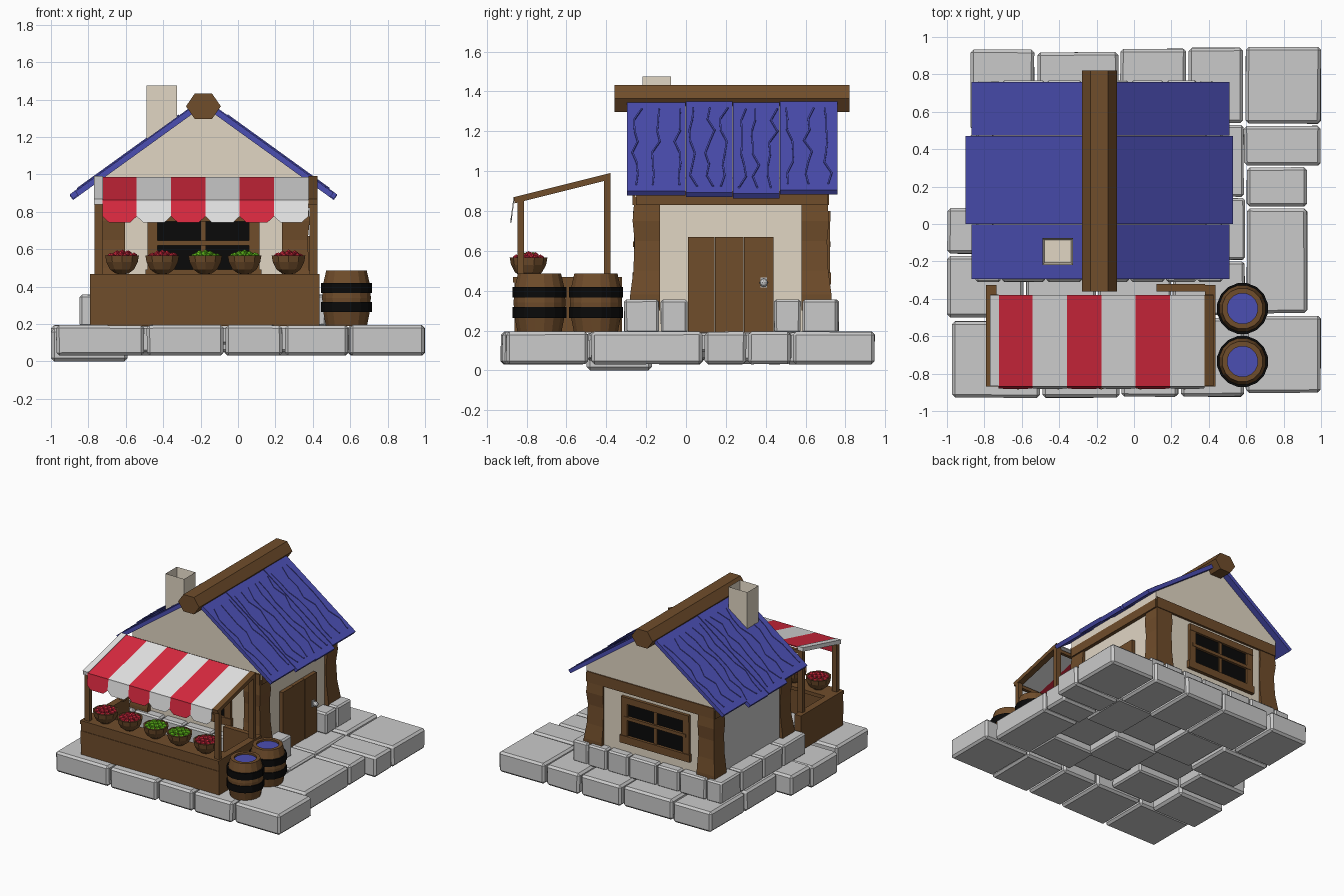
import bpy, bmesh, math, random
from mathutils import Vector, Matrix

if "Cube" in bpy.data.objects:
    bpy.data.objects.remove(bpy.data.objects["Cube"])

random.seed(4)

def mat(name, r, g, b):
    m = bpy.data.materials.new(name)
    lin = lambda c: ((c / 255 + 0.055) / 1.055) ** 2.4 if c > 10 else c / 255 / 12.92
    m.diffuse_color = (lin(r), lin(g), lin(b), 1)
    m.use_nodes = True
    m.node_tree.nodes["Principled BSDF"].inputs["Base Color"].default_value = m.diffuse_color
    return m

BEIGE = mat("beige_plaster", 225, 214, 196)
STONE = mat("grey_stone", 202, 202, 202)
BROWN = mat("brown_wood", 112, 77, 43)
BLACK = mat("black", 9, 9, 9)
BLUE = mat("blue", 75, 78, 178)
RED = mat("red", 220, 42, 64)
WHITE = mat("white_cloth", 237, 237, 237)
GREEN = mat("green", 108, 210, 30)

def finish(bm, name, material):
    bmesh.ops.recalc_face_normals(bm, faces=bm.faces[:])
    me = bpy.data.meshes.new(name)
    bm.to_mesh(me)
    bm.free()
    me.materials.append(material)
    ob = bpy.data.objects.new(name, me)
    bpy.context.collection.objects.link(ob)
    return ob

def box(bm, x0, x1, y0, y1, z0, z1, jitter=0, bevel=0):
    c = Vector(((x0 + x1) / 2, (y0 + y1) / 2, (z0 + z1) / 2))
    s = Vector((x1 - x0, y1 - y0, z1 - z0))
    vs = bmesh.ops.create_cube(bm, size=1)["verts"]
    for v in vs:
        # jitter only pulls corners inward
        v.co = c + Vector([v.co[i] * s[i] - math.copysign(random.random() * jitter * (0.5 if i == 2 else 1), v.co[i])
                           for i in range(3)])
    if bevel:
        bmesh.ops.bevel(bm, geom=list({e for v in vs for e in v.link_edges}),
                        offset=bevel, segments=1, affect='EDGES')

def boxes(name, material, items, **kw):
    bm = bmesh.new()
    for it in items:
        box(bm, *it, **kw)
    return finish(bm, name, material)

def prism(bm, pts, vec):
    """Flat polygon swept along a vector."""
    a = [bm.verts.new(p) for p in pts]
    b = [bm.verts.new(Vector(p) + Vector(vec)) for p in pts]
    bm.faces.new(a)
    bm.faces.new(b[::-1])
    for i in range(len(a)):
        j = (i + 1) % len(a)
        bm.faces.new((a[i], b[i], b[j], a[j]))

def lathe(bm, prof, cx, cy, n, closed=False):
    rings = [[bm.verts.new((cx + max(r, 1e-5) * math.cos(2 * math.pi * (k + .5) / n),
                            cy + max(r, 1e-5) * math.sin(2 * math.pi * (k + .5) / n), z)) for k in range(n)]
             for r, z in prof]
    m = len(rings)
    for i in range(m if closed else m - 1):
        a, b = rings[i], rings[(i + 1) % m]
        for k in range(n):
            bm.faces.new((a[k], a[(k + 1) % n], b[(k + 1) % n], b[k]))
    bmesh.ops.remove_doubles(bm, verts=bm.verts[:], dist=1e-4)

# paving: (x0, x1, y0, y1)
paving = [(-.875, -.53, .5, .935), (-.52, -.08, .5, .92), (-.075, .28, .5, .94), (.29, .585, .535, .945),
          (.595, 1, .535, .948), (.585, 1, .31, .527), (.6, .928, .09, .305), (.6, .928, -.48, .085),
          (.595, 1, -.905, -.488), (-.975, -.5, -.93, -.517), (-.49, -.075, -.933, -.5), (-.068, .24, -.925, -.5),
          (.248, .592, -.925, -.5), (-1, -.56, -.162, .088), (-.875, -.45, .095, .49)]
boxes("paving_stones", STONE, [(*p, .03, .195) for p in paving], jitter=.005, bevel=.016)
boxes("low_paving_stone", STONE, [(-1, -.59, -.5, -.17, 0, .175)], bevel=.018)
inner = [(-.58, -.2, -.5, -.17), (-.195, .2, -.49, -.25), (.205, .595, -.49, -.2), (-.555, -.15, -.165, .09),
         (-.145, .25, -.245, .1), (.255, .595, -.195, .14), (-.445, -.1, .095, .495), (-.095, .24, .105, .495),
         (.245, .588, .145, .53)]
boxes("inner_paving_stones", STONE, [(*p, .05 + .04 * (i % 2), .19) for i, p in enumerate(inner)],
      jitter=.005, bevel=.012)

# raised footing stones around the house, open at the door
ring = [(.34, .475, a, b) for a, b in ((-.312, -.135), (-.13, .01), (.44, .578), (.583, .762))]
ring += [(-.848, -.71, a, b) for a, b in ((-.312, -.03), (-.024, .22), (.226, .5), (.506, .762))]
xs = [-.708, -.47, -.27, -.02, .17, .342]
for y0, y1 in ((-.312, -.18), (.63, .768)):
    ring += [(a, b - .005, y0, y1) for a, b in zip(xs, xs[1:])]
boxes("footing_stones", STONE, [(*p, .185, .357) for p in ring], jitter=.004, bevel=.012)

# walls with gables
CX = -.185
bm = bmesh.new()
box(bm, -.73, .36, -.24, .7, .19, .88)
prism(bm, [(-.755, -.255, .87), (.385, -.255, .87), (.385, -.255, .965), (CX, -.255, 1.375), (-.755, -.255, .965)],
      (0, .965, 0))
finish(bm, "plaster_walls", BEIGE)
boxes("left_wall_panel", STONE, [(-.736, -.73, -.14, .59, .3, .83)])

# bulging corner posts
bm = bmesh.new()
for sx in (-1, 1):
    for sy in (-1, 1):
        rings = []
        for z, d in ((.3, 0), (.38, 0), (.5, .016), (.65, .022), (.75, .012), (.87, .022)):
            xi, xo = CX + sx * .42, CX + sx * (.58 - d)
            yi, yo = .225 + sy * .355, .225 + sy * (.505 - d)
            rings.append([bm.verts.new((x, y, z)) for x, y in ((xi, yi), (xo, yi), (xo, yo), (xi, yo))])
        bm.faces.new(rings[0])
        bm.faces.new(rings[-1])
        for a, b in zip(rings, rings[1:]):
            for k in range(4):
                bm.faces.new((a[k], a[(k + 1) % 4], b[(k + 1) % 4], b[k]))
finish(bm, "corner_posts", BROWN)
boxes("wall_beams", BROWN, [(-.75, .38, -.268, -.2, .83, .915), (-.75, .38, .66, .718, .83, .915),
                            (-.758, -.69, -.25, .71, .83, .9), (.32, .388, -.25, .71, .83, .9)])

# front and back windows
for name, s, w, c in (("front", -1, -.24, -.185), ("back", 1, .7, -.23)):
    def slab(x0, x1, z0, z1, d):
        return (c + x0, c + x1, min(w, w + s * d), max(w, w + s * d), z0, z1)
    boxes(name + "_window_pane", BLACK, [slab(-.255, .255, .48, .76, .006)])
    boxes(name + "_window_frame", BROWN,
          [slab(-.3, -.245, .44, .79, .022), slab(.245, .3, .44, .79, .022), slab(-.3, .3, .748, .8, .025),
           slab(-.31, .31, .43, .49, .028), slab(-.0125, .0125, .49, .75, .014), slab(-.275, .275, .62, .646, .026)])

# door in three planks, with knob
boxes("door_planks", BROWN, [(.34, .39, .01, .144, .19, .67), (.34, .386, .146, .289, .19, .67),
                             (.34, .39, .291, .44, .19, .67)])
bm = bmesh.new()
bmesh.ops.create_icosphere(bm, subdivisions=2, radius=.021, matrix=Matrix.Translation((.415, .39, .44)))
box(bm, .385, .397, .374, .406, .415, .465)
finish(bm, "door_knob", STONE)

# roof planks with raised wood grain
bm = bmesh.new()
rows = [(-.295, -.003, .685, .695, 0), (-.001, .234, .715, .715, .006), (.236, .47, .715, .715, 0),
        (.472, .76, .685, .695, .005)]
for y0, y1, left, right, lift in rows:
    for s, L in ((-1, left), (1, right)):
        top = lambda d: 1.403 + lift - .722 * d
        prism(bm, [(CX + s * .02, y0, top(.02)), (CX + s * L, y0, top(L)),
                   (CX + s * (L - .018), y0, top(L) - .024), (CX + s * .02, y0, top(.02) - .038)], (0, y1 - y0, 0))
        for g in range(3):
            yc = y0 + (y1 - y0) * (g + .5) / 3
            pts = [(.13 + (L - .17) * k / 7, yc + random.uniform(-.028, .028)) for k in range(8)]
            for (d0, a), (d1, b) in zip(pts, pts[1:]):
                prism(bm, [(CX + s * d0, a - .004, top(d0) - .002), (CX + s * d1, b - .004, top(d1) - .002),
                           (CX + s * d1, b + .004, top(d1) - .002), (CX + s * d0, a + .004, top(d0) - .002)],
                      (0, 0, .008))
finish(bm, "roof_planks", BLUE)

# ridge log, six sided, with sunk ends
bm = bmesh.new()
prism(bm, [(CX + .093 * math.cos(a), -.36, 1.364 + .078 * math.sin(a))
           for a in (math.pi * k / 3 for k in range(6))], (0, 1.18, 0))
ends = [f for f in bm.faces if len(f.verts) == 6]
bmesh.ops.inset_individual(bm, faces=ends, thickness=.018, depth=-.008)
finish(bm, "ridge_log", BROWN)

# hollow chimney
bm = bmesh.new()
box(bm, -.49, -.325, -.218, -.075, 1.1, 1.475)
top = [f for f in bm.faces if f.calc_center_median().z > 1.47]
bmesh.ops.inset_individual(bm, faces=top, thickness=.016)
bmesh.ops.translate(bm, verts=top[0].verts[:], vec=(0, 0, -.12))
finish(bm, "chimney", BEIGE)

# market counter: front planks, shelf and side walls
boxes("counter", BROWN, [(-.79, .435, -.86, -.82, .19, .279), (-.79, .435, -.864, -.82, .279, .384),
                         (-.79, .435, -.86, -.82, .384, .45), (-.79, .435, -.868, -.71, .44, .468),
                         (-.79, -.735, -.82, -.325, .19, .468), (.38, .435, -.82, -.325, .19, .468),
                         (.12, .38, -.36, -.32, .19, .468)])

# awning frame
posts = [(x, x + .042, y, y + .034, .46, z) for x in (-.767, .382) for y, z in ((-.846, .85), (-.412, .96))]
boxes("awning_posts", BROWN, posts + [(-.74, .4, -.845, -.82, .82, .845), (-.74, .4, -.41, -.385, .93, .955)])
for name, x, m in (("left", -.77, WHITE), ("right", .377, BROWN)):
    bm = bmesh.new()
    prism(bm, [(x, -.38, .99), (x, -.865, .869), (x, -.86, .838), (x, -.38, .958)], (.048, 0, 0))
    finish(bm, name + "_awning_beam", m)

# striped cloth with chamfered front flaps
for m, name, first in ((RED, "red", 0), (WHITE, "white", 1)):
    bm = bmesh.new()
    for i in range(first, 6, 2):
        a = -.725 + i * .1835
        b = a + .1835
        prism(bm, [(a, -.38, .985), (b, -.38, .985), (b, -.868, .864), (a, -.868, .864)], (0, 0, -.008))
        prism(bm, [(a, -.866, .864), (b, -.866, .864), (b, -.878, .775), (b - .035, -.882, .743),
                   (a + .035, -.882, .743), (a, -.878, .775)], (0, .006, 0))
    finish(bm, name + "_awning_stripes", m)

# bowls and fruit
bowls = [(-.62, RED), (-.405, RED), (-.175, GREEN), (.035, GREEN), (.27, RED)]
bm = bmesh.new()
for x, m in bowls:
    lathe(bm, [(0, .467), (.035, .469), (.068, .492), (.088, .53), (.095, .567), (.084, .567), (.07, .54), (0, .54)],
          x, -.79, 10)
finish(bm, "fruit_bowls", BROWN)
for m, name in ((RED, "red_fruit"), (GREEN, "green_fruit")):
    bm = bmesh.new()
    for x, mm in bowls:
        if mm is not m:
            continue
        for n, r, z in ((10, .063, .56), (6, .034, .571), (1, 0, .58)):
            for k in range(n):
                t = 2 * math.pi * k / n + r * 9
                bmesh.ops.create_icosphere(bm, subdivisions=1, radius=.02, matrix=Matrix.Translation(
                    (x + r * math.cos(t), -.79 + r * math.sin(t), z + random.uniform(-.004, .004))))
    finish(bm, name, m)

# barrels with hoops and blue contents
wood, hoop, fill = bmesh.new(), bmesh.new(), bmesh.new()
for y in (-.452, -.735):
    lathe(wood, [(0, .19), (.112, .19), (.127, .265), (.133, .34), (.127, .415), (.11, .487),
                 (.082, .487), (.082, .455), (0, .455)], .58, y, 16)
    for z in (.29, .392):
        lathe(hoop, [(.12, z - .027), (.138, z - .027), (.138, z + .027), (.12, z + .027)], .58, y, 16, True)
    lathe(fill, [(0, .45), (.083, .45), (.083, .472), (0, .472)], .58, y, 16)
finish(wood, "barrels", BROWN)
finish(hoop, "barrel_hoops", BLACK)
finish(fill, "barrel_contents", BLUE)
